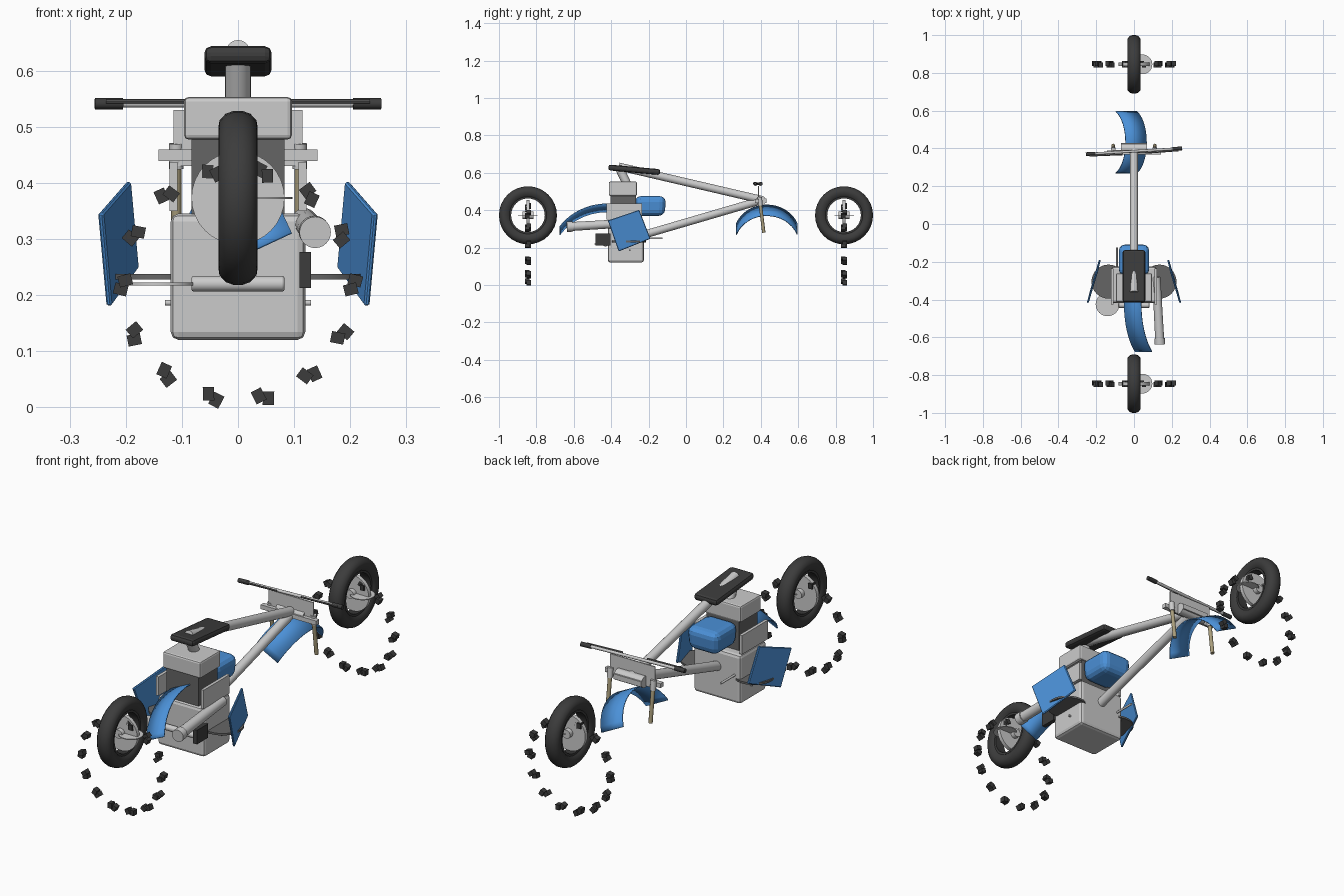
import bpy, bmesh, math
from mathutils import Vector, Matrix

if "Cube" in bpy.data.objects:
    bpy.data.objects.remove(bpy.data.objects["Cube"])

def material(name, rgb):
    m = bpy.data.materials.new(name)
    m.diffuse_color = (*rgb, 1)
    m.use_nodes = True
    m.node_tree.nodes["Principled BSDF"].inputs["Base Color"].default_value = m.diffuse_color
    return m

BLUE = material("blue_paint", (0.07, 0.28, 0.68))
DARK = material("dark_rubber", (0.045, 0.045, 0.045))
FIN = material("dark_metal", (0.13, 0.13, 0.13))
TAN = material("fork_brass", (0.40, 0.34, 0.20))

def finish(name, bm, mat=None, smooth=True, bevel=0, segs=2):
    bmesh.ops.recalc_face_normals(bm, faces=bm.faces)
    me = bpy.data.meshes.new(name)
    bm.to_mesh(me)
    bm.free()
    ob = bpy.data.objects.new(name, me)
    bpy.context.collection.objects.link(ob)
    if mat:
        me.materials.append(mat)
    if bevel:
        b = ob.modifiers.new("bevel", 'BEVEL')
        b.width, b.segments = bevel, segs
    if smooth:
        bpy.ops.object.select_all(action='DESELECT')
        bpy.context.view_layer.objects.active = ob
        ob.select_set(True)
        bpy.ops.object.shade_smooth_by_angle(angle=math.radians(35))
    return ob

def box(name, lo, hi, mat=None, bevel=0, segs=2, rot=0, taper=1.0):
    """Box from corner to corner, optionally tilted about x and narrowed at the bottom."""
    lo, hi = Vector(lo), Vector(hi)
    bm = bmesh.new()
    bmesh.ops.create_cube(bm, size=1)
    for v in bm.verts:
        if v.co.z < 0:
            v.co.x *= taper
            v.co.y *= taper
    bm.transform(Matrix.Translation((lo + hi) / 2) @ Matrix.Rotation(rot, 4, 'X')
                 @ Matrix.Diagonal((*(hi - lo), 1)))
    return finish(name, bm, mat, False, bevel, segs)

def tube(name, a, b, r, mat=None, n=20, r2=None, bevel=0):
    a, b = Vector(a), Vector(b)
    d = b - a
    bm = bmesh.new()
    bmesh.ops.create_cone(bm, cap_ends=True, segments=n, radius1=r,
                          radius2=r if r2 is None else r2, depth=d.length)
    bm.transform(Matrix.Translation((a + b) / 2) @ d.to_track_quat('Z', 'Y').to_matrix().to_4x4())
    return finish(name, bm, mat, True, bevel)

def ring(name, profile, centre, mat):
    """Closed (x, radius) profile spun round the x axis."""
    bm = bmesh.new()
    n = 32
    rows = []
    for i in range(n):
        a = 2 * math.pi * i / n
        rows.append([bm.verts.new((x, r * math.cos(a), r * math.sin(a))) for x, r in profile])
    k = len(profile)
    for i in range(n):
        for j in range(k):
            p, q = rows[i], rows[(i + 1) % n]
            bm.faces.new((p[j], p[(j + 1) % k], q[(j + 1) % k], q[j]))
    bm.transform(Matrix.Translation(centre))
    return finish(name, bm, mat)

def fender(name, centre, radius, a0, a1, width, roll):
    """Arched strip in the y-z plane, rolled sideways about y; centre is the crown."""
    bm = bmesh.new()
    rows = []
    for i in range(17):
        a = math.radians(a0 + (a1 - a0) * i / 16)
        rows.append([bm.verts.new((s * width / 2, radius * math.sin(a), radius * (math.cos(a) - 1)))
                     for s in (-1, 1)])
    for p, q in zip(rows, rows[1:]):
        bm.faces.new((p[0], p[1], q[1], q[0]))
    bm.transform(Matrix.Translation(centre) @ Matrix.Rotation(math.radians(roll), 4, 'Y'))
    ob = finish(name, bm, BLUE)
    s = ob.modifiers.new("thickness", 'SOLIDIFY')
    s.thickness = 0.005
    return ob

# Wheels: tyre, rim, crosswise hub disc, brake disc and loose tread ring
tyre = [(-.035, .125), (-.033, .138), (-.022, .150), (-.008, .155), (.008, .155), (.022, .150),
        (.033, .138), (.035, .125), (.031, .108), (.022, .098), (-.022, .098), (-.031, .108)]
rim = [(-.024, .100), (.024, .100), (.024, .090), (-.024, .090)]
for tag, y in (("front", -.845), ("rear", .845)):
    ring(tag + "_tyre", tyre, (0, y, .373), DARK)
    ring(tag + "_rim", rim, (0, y, .373), DARK)
    tube(tag + "_hub_disc", (0, y - .009, .373), (0, y + .009, .373), .083, n=32)
    tube(tag + "_hub", (0, y - .03, .373), (0, y + .03, .373), .02)
    tube(tag + "_brake_disc", (.045, y, .371), (.045, y, .375), .052, n=32)
    tube(tag + "_axle", (-.07, y, .373), (.07, y, .373), .008)
    bm = bmesh.new()
    for i in range(14):
        for s in (-1, 1):
            m = (Matrix.Translation((0, y, .218)) @ Matrix.Rotation(2 * math.pi * i / 14, 4, 'Y')
                 @ Matrix.Translation((.205 + s * .004, s * .004, s * .008))
                 @ Matrix.Rotation(s * .25, 4, 'Y') @ Matrix.Diagonal((.024, .026, .02, 1)))
            bmesh.ops.create_cube(bm, size=1, matrix=m)
    finish(tag + "_tread_blocks", bm, DARK, False)

# Engine
box("engine_block", (-.12, -.418, .12), (.12, -.225, .345), bevel=.014)
box("cylinder_fins", (-.083, -.405, .34), (.083, -.268, .48), FIN)
box("cylinder_head", (-.096, -.413, .477), (.096, -.262, .553), bevel=.008)
for s in (-1, 1):
    side = "right" if s > 0 else "left"
    box(side + "_engine_plate", (s * .115 - .007, -.425, .35), (s * .115 + .007, -.235, .437))
    tube(side + "_foot_disc", (s * .135, -.305, .228), (s * .135, -.305, .237), .09, FIN, 32)
    tube(side + "_foot_peg", (s * .10, -.30, .186), (s * .13, -.30, .186), .005)
tube("cross_pipe", (-.083, -.43, .22), (.083, -.43, .22), .014, bevel=.004)
tube("kick_disc", (-.14, -.425, .217), (-.14, -.425, .222), .063, n=32)
box("pedal_block", (.11, -.485, .212), (.13, -.405, .277), DARK)
tube("drive_shaft", (-.09, -.24, .25), (-.09, -.125, .25), .005)
tube("exhaust", (.118, -.28, .333), (.137, -.632, .312), .022, r2=.024, n=24, bevel=.003)
tube("exhaust_tip", (.136, -.605, .3135), (.1375, -.637, .3115), .028, n=24)

# Tank and seat
box("fuel_tank", (-.082, -.275, .37), (.082, -.107, .475), BLUE, .032, 3, taper=.92)
box("seat", (-.06, -.416, .601), (.06, -.138, .632), DARK, .012, 2, rot=-.09)

# Frame
tube("top_tube", (0, -.36, .634), (0, .40, .457), .021)
tube("lower_tube", (0, -.24, .265), (0, .40, .452), .021)
tube("seat_post", (0, -.315, .54), (0, -.362, .636), .023)
tube("steering_head", (-.07, .40, .452), (.07, .40, .452), .026)

# Steering: clamp plate, cross bars, fork legs, handlebar
box("clamp_plate", (-.115, .385, .43), (.115, .391, .53))
box("clamp_bar", (-.142, .368, .439), (.142, .390, .459))
box("rear_clamp_bar", (-.07, .41, .44), (.07, .43, .464))
for s in (-1, 1):
    side = "right" if s > 0 else "left"
    tube(side + "_fork_leg", (s * .11, .395, .45), (s * .11, .416, .28), .009, TAN, 12)
    tube(side + "_fork_cap", (s * .11, .393, .47), (s * .11, .398, .425), .013, None, 12)
    tube(side + "_grip", (s * .205, .385 + s * .0125, .541), (s * .255, .385 + s * .0155, .541),
         .010, DARK, 12)
    tube(side + "_lever", (s * .06, .372 + s * .004, .545), (s * .235, .375 + s * .014, .545), .004, FIN, 8)
tube("handlebar", (-.25, .37, .541), (.25, .40, .541), .007, None, 12)

# Fenders
fender("front_fender", (.012, .432, .402), .176, -70, 70, .125, 27)
fender("rear_fender", (-.008, -.42, .415), .31, -56, 8, .10, -25)

# Number panels on both sides
corners = [(.200, -.25, .402), (.250, -.418, .345), (.235, -.36, .18), (.186, -.19, .248)]
for s in (-1, 1):
    bm = bmesh.new()
    f = bm.faces.new([bm.verts.new((s * x, y, z)) for x, y, z in corners])
    ext = bmesh.ops.extrude_face_region(bm, geom=[f])
    for v in ext["geom"]:
        if isinstance(v, bmesh.types.BMVert):
            v.co.x -= s * .010
    finish(("right" if s > 0 else "left") + "_side_panel", bm, BLUE, False, .003, 1)
